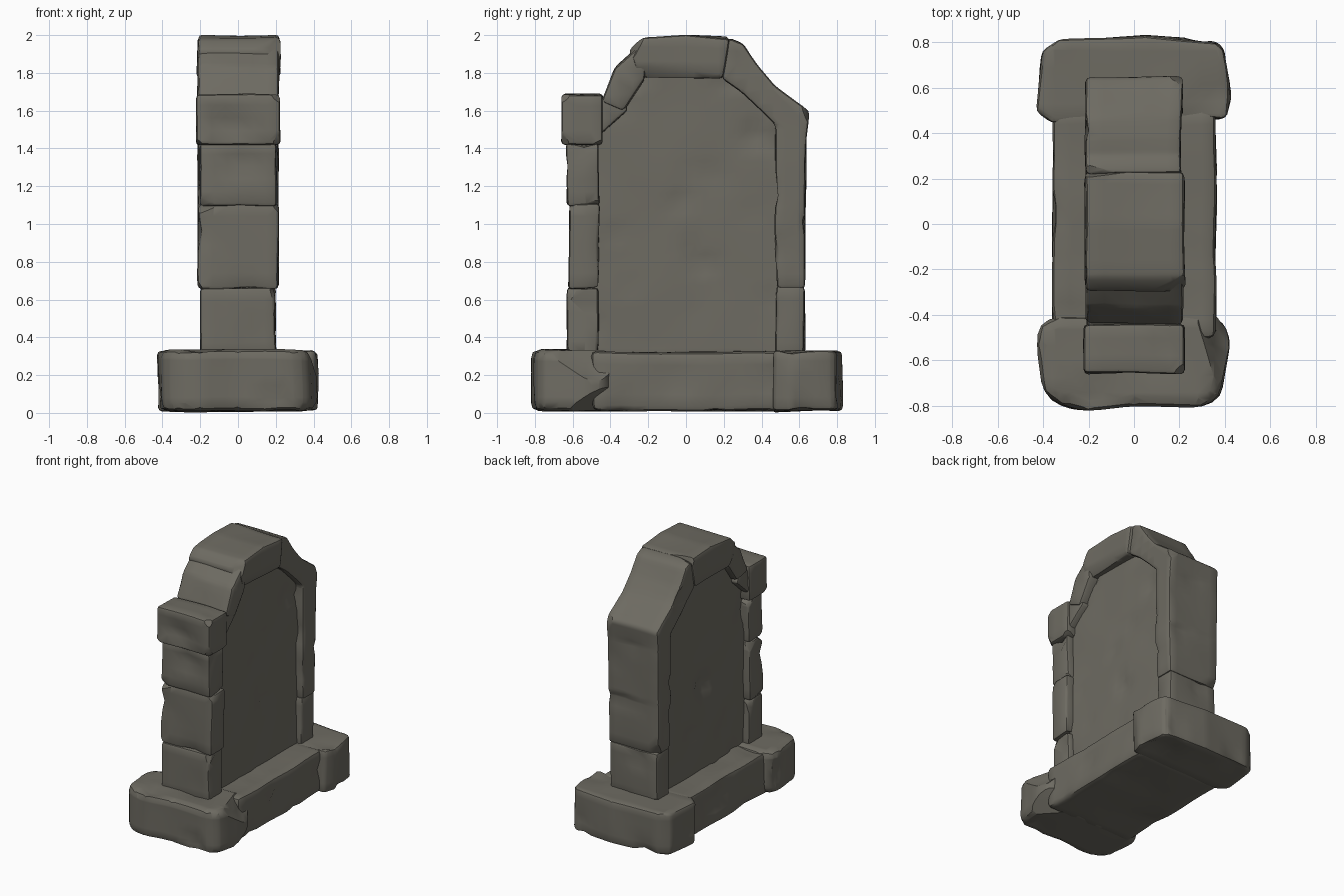
import bpy, bmesh, math, random
from mathutils import Vector, noise

if "Cube" in bpy.data.objects:
    bpy.data.objects.remove(bpy.data.objects["Cube"])

stone = bpy.data.materials.new("weathered grey stone")
stone.diffuse_color = (0.155, 0.147, 0.122, 1)
stone.use_nodes = True
stone.node_tree.nodes["Principled BSDF"].inputs["Base Color"].default_value = stone.diffuse_color


def block(name, profile, lo, hi, axis='X', bevel=0.025, chips=4, depth=0.03,
          rough=0.010, dents=0.03, cell=0.07, seed=1):
    """Extrude a profile, round its edges, knock off corners, roughen it."""
    rng = random.Random(seed)
    bm = bmesh.new()
    place = (lambda a, b, t: (t, a, b)) if axis == 'X' else (lambda a, b, t: (a, b, t))
    face = bm.faces.new([bm.verts.new(place(a, b, lo)) for a, b in profile])
    ext = bmesh.ops.extrude_face_region(bm, geom=[face])
    move = Vector(place(0, 0, hi - lo))
    for v in ext['geom']:
        if isinstance(v, bmesh.types.BMVert):
            v.co += move
    bmesh.ops.recalc_face_normals(bm, faces=bm.faces)
    bm.normal_update()
    corners = [(v.co.copy(), v.normal.copy()) for v in bm.verts]
    bmesh.ops.bevel(bm, geom=bm.edges[:], offset=bevel, segments=2,
                    profile=0.5, affect='EDGES', clamp_overlap=True)
    # chipped corners
    for _ in range(chips):
        co, n = rng.choice(corners)
        d = (n + Vector([rng.uniform(-.45, .45) for _ in range(3)])).normalized()
        p = co - d * (bevel * 0.7 + depth * rng.uniform(.6, 1.4))
        if sum((c - p).dot(d) > 0 for c, _n in corners) > 2:
            continue
        cut = bmesh.ops.bisect_plane(bm, geom=bm.verts[:] + bm.edges[:] + bm.faces[:],
                                     plane_co=p, plane_no=d, clear_outer=True)
        edges = [e for e in cut['geom_cut'] if isinstance(e, bmesh.types.BMEdge)]
        if edges:
            bmesh.ops.edgeloop_fill(bm, edges=edges)
    # slice into a fine grid so the surface can be worn
    for k in range(3):
        no = Vector([float(i == k) for i in range(3)])
        a = min(v.co[k] for v in bm.verts)
        b = max(v.co[k] for v in bm.verts)
        count = max(2, round((b - a) / cell))
        for i in range(1, count):
            bmesh.ops.bisect_plane(bm, geom=bm.verts[:] + bm.edges[:] + bm.faces[:],
                                   plane_co=no * (a + (b - a) * (i + .13) / count), plane_no=no)
    bmesh.ops.recalc_face_normals(bm, faces=bm.faces)
    bm.normal_update()
    shift = Vector((seed * 3.7, seed * 1.9, seed * 5.3))
    moves = []
    for v in bm.verts:
        q = v.co + shift
        pit = max(0, noise.noise(q * 6) - 0.3) * dents * 2
        moves.append(noise.noise_vector(q * 3.2) * rough - v.normal * pit)
    for v, m in zip(bm.verts, moves):
        v.co += m
        v.co.z = max(0.0, v.co.z)
    me = bpy.data.meshes.new(name)
    bm.to_mesh(me)
    bm.free()
    me.materials.append(stone)
    ob = bpy.data.objects.new(name, me)
    bpy.context.collection.objects.link(ob)
    bpy.ops.object.select_all(action='DESELECT')
    ob.select_set(True)
    bpy.context.view_layer.objects.active = ob
    bpy.ops.object.shade_smooth_by_angle(angle=math.radians(38))
    return ob


def rect(a0, a1, b0, b1):
    return [(a0, b0), (a1, b0), (a1, b1), (a0, b1)]


# plinth: long middle block and two bulky end blocks
block("plinth_middle", rect(-.50, .50, .01, .325), -.36, .36, chips=0, bevel=.03, seed=3)
block("plinth_front_end",
      [(-.42, -.44), (-.43, -.53), (-.40, -.74), (-.32, -.80), (-.20, -.825),
       (.0, -.80), (.30, -.81), (.38, -.76), (.425, -.50), (.37, -.40), (-.33, -.40)],
      .01, .335, 'Z', bevel=.06, chips=7, seed=5)
block("plinth_back_end",
      [(-.36, .45), (-.43, .50), (-.40, .76), (-.33, .81), (.05, .83),
       (.36, .80), (.395, .77), (.43, .56), (.40, .46)],
      .01, .33, 'Z', bevel=.06, chips=7, seed=8)

# recessed face slab
block("face_slab",
      [(-.52, .28), (.54, .28), (.54, 1.52), (.34, 1.74), (.24, 1.82),
       (-.24, 1.82), (-.38, 1.62), (-.52, 1.50)],
      -.155, .155, chips=0, rough=.007, dents=.035, cell=.055, seed=11)

# front pillar: stacked stones with a wider cap
for i, (y0, y1, z0, z1, w) in enumerate([
        (-.63, -.465, .29, .665, .20), (-.62, -.46, .655, 1.105, .212),
        (-.63, -.46, 1.095, 1.43, .205), (-.655, -.44, 1.42, 1.685, .222)]):
    block(f"front_pillar_stone_{i + 1}", rect(y0, y1, z0, z1), -w, w,
          bevel=.018, chips=4, depth=.018, seed=20 + i)

# back pillar: foot stone, then one long stone bending into the arch
block("back_pillar_foot", rect(.48, .63, .29, .67), -.20, .20,
      bevel=.018, chips=3, depth=.018, seed=31)
block("back_pillar_and_haunch",
      [(.475, .66), (.625, .66), (.635, 1.05), (.635, 1.45), (.65, 1.60), (.47, 1.73),
       (.38, 1.84), (.30, 1.955), (.22, 1.985), (.19, 1.77), (.29, 1.70), (.47, 1.52)],
      -.212, .212, bevel=.02, chips=6, depth=.02, seed=33)

# arch: crown stone, front haunch and its spring stone
block("arch_crown",
      [(-.25, 1.77), (.20, 1.77), (.235, 1.985), (.0, 2.0), (-.23, 1.985), (-.30, 1.92)],
      -.215, .22, bevel=.022, chips=4, depth=.02, seed=41)
block("arch_front_haunch",
      [(-.33, 1.60), (-.22, 1.77), (-.22, 1.975), (-.38, 1.83), (-.445, 1.65)],
      -.212, .215, bevel=.022, chips=4, depth=.02, seed=45)
block("arch_front_spring", [(-.47, 1.46), (-.31, 1.60), (-.36, 1.69), (-.47, 1.65)],
      -.205, .205, bevel=.015, chips=0, seed=47)
